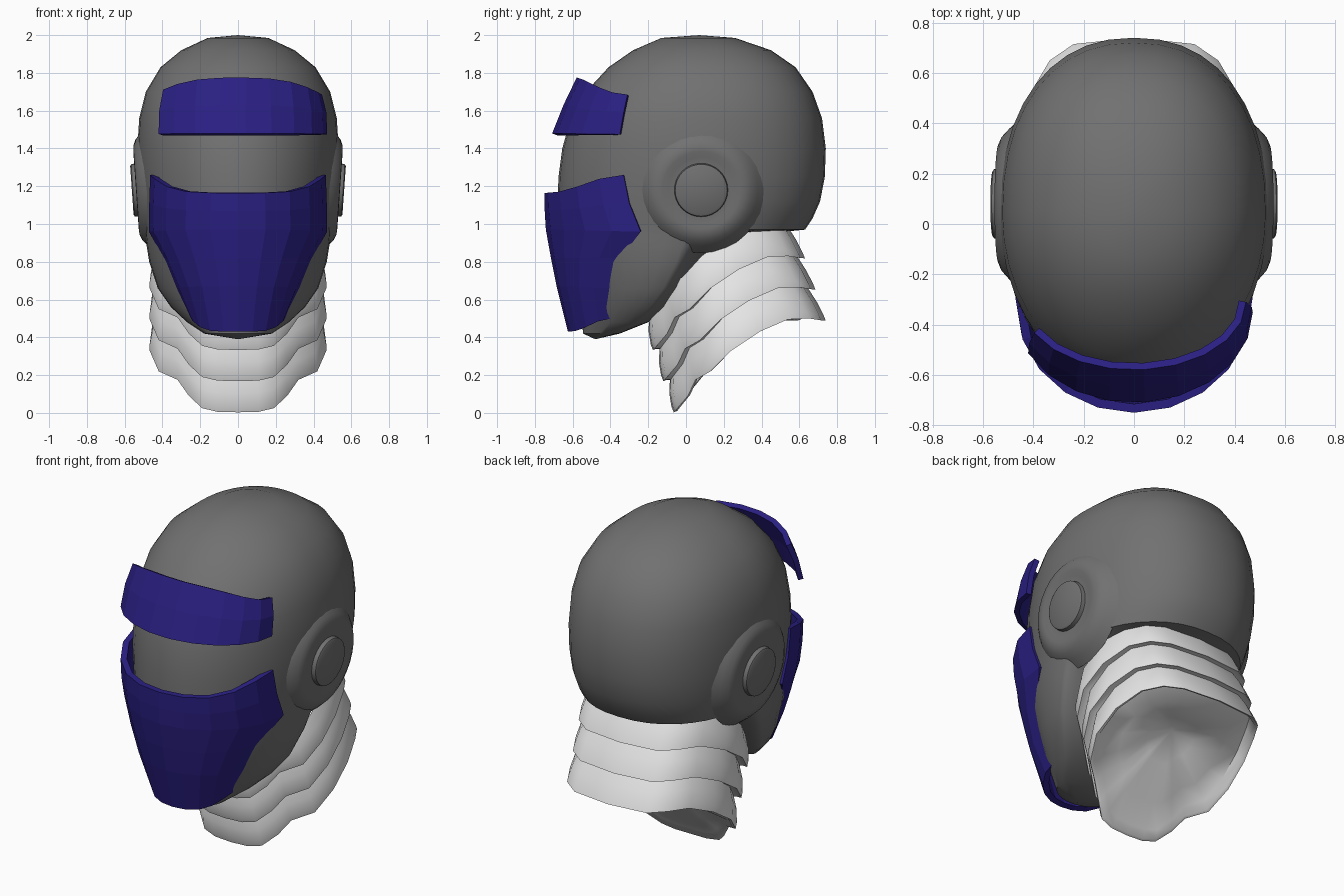
import bpy, bmesh, math
from mathutils import Vector

if "Cube" in bpy.data.objects:
    bpy.data.objects.remove(bpy.data.objects["Cube"])


def material(name, rgb):
    m = bpy.data.materials.new(name)
    m.diffuse_color = (*rgb, 1)
    m.use_nodes = True
    m.node_tree.nodes["Principled BSDF"].inputs["Base Color"].default_value = m.diffuse_color
    return m


GREY = material("shell grey", (0.165, 0.165, 0.165))
BLUE = material("armour blue", (0.023, 0.014, 0.225))
WHITE = material("neck white", (0.8, 0.8, 0.8))


def loft(name, rows, mat, closed=True, start=None, end=None, smooth=35):
    """Skin rows of points; optional start/end points close the tips."""
    bm = bmesh.new()
    vr = [[bm.verts.new(p) for p in r] for r in rows]
    n = len(rows[0])
    for a, b in zip(vr, vr[1:]):
        for i in range(n if closed else n - 1):
            j = (i + 1) % n
            bm.faces.new((a[i], a[j], b[j], b[i]))
    for tip, ring in ((start, vr[0]), (end, vr[-1])):
        if tip is not None:
            t = bm.verts.new(tip)
            for i in range(n):
                bm.faces.new((ring[i], ring[(i + 1) % n], t))
    bmesh.ops.recalc_face_normals(bm, faces=bm.faces)
    me = bpy.data.meshes.new(name)
    bm.to_mesh(me)
    bm.free()
    me.materials.append(mat)
    ob = bpy.data.objects.new(name, me)
    bpy.context.collection.objects.link(ob)
    bpy.ops.object.select_all(action='DESELECT')
    ob.select_set(True)
    bpy.context.view_layer.objects.active = ob
    if smooth:
        bpy.ops.object.shade_smooth_by_angle(angle=math.radians(smooth))
    return ob


# Head shell: z, front y, middle y, back y, half width
HEAD = [
    (1.985, -0.13, 0.07, 0.26, 0.16), (1.92, -0.28, 0.06, 0.45, 0.30),
    (1.83, -0.41, 0.05, 0.58, 0.41), (1.70, -0.53, 0.05, 0.67, 0.488),
    (1.56, -0.61, 0.04, 0.72, 0.523), (1.40, -0.655, 0.04, 0.74, 0.533),
    (1.25, -0.675, 0.04, 0.735, 0.53), (1.12, -0.68, 0.04, 0.71, 0.518),
    (1.03, -0.68, 0.03, 0.67, 0.505), (0.97, -0.675, 0.02, 0.63, 0.495),
    (0.94, -0.67, 0.0, 0.32, 0.49), (0.88, -0.65, -0.02, 0.14, 0.483),
    (0.80, -0.62, -0.05, 0.07, 0.47), (0.66, -0.565, -0.12, -0.01, 0.425),
    (0.56, -0.555, -0.19, -0.09, 0.355), (0.48, -0.55, -0.27, -0.20, 0.27),
    (0.42, -0.545, -0.39, -0.35, 0.18),
]
rows = []
for z, yf, yc, yb, w in HEAD:
    ring = []
    for i in range(40):
        a = math.tau * i / 40
        c, s = math.cos(a), math.sin(a)
        if s > 0 and z > 0.95:      # fuller back of the skull
            e = 2 / 2.25
            c, s = math.copysign(abs(c) ** e, c), s ** e
        ring.append((w * c, yc + s * ((yb - yc) if s > 0 else (yc - yf)), z))
    rows.append(ring)
loft("head_shell", rows, GREY, start=(0, 0.07, 2.0), end=(0, -0.48, 0.39))

# Ear discs: a soft swelling with a raised button, leaning slightly downward
EAR = [(0.34, -0.08), (0.30, -0.035), (0.268, -0.006), (0.235, 0.008),
       (0.205, 0.010), (0.175, 0.003), (0.142, 0.003), (0.138, 0.026),
       (0.128, 0.032)]
for side, label in ((1, "right"), (-1, "left")):
    n = Vector((1, 0.02, -0.07)).normalized()
    u = Vector((0, 1, 0))
    v = n.cross(u).normalized()
    base = Vector((0.53, 0.08, 1.18))

    def place(r, h, a):
        p = base + n * h + u * r * math.cos(a) + v * r * math.sin(a)
        return (p.x * side, p.y, p.z)

    rows = [[place(r, h, math.tau * i / 32) for i in range(32)] for r, h in EAR]
    loft("ear_disc_" + label, rows, GREY, end=place(0, 0.032, 0), smooth=45)

# Neck: one wavy rim outline, repeated for three flared ribs
RIM = [(0.0, -0.065, 0.003), (0.11, -0.06, 0.006), (0.19, -0.045, 0.025),
       (0.26, 0.01, 0.09), (0.32, 0.05, 0.175), (0.42, 0.13, 0.22),
       (0.468, 0.24, 0.33), (0.455, 0.39, 0.43), (0.40, 0.54, 0.495),
       (0.335, 0.65, 0.50), (0.24, 0.715, 0.49), (0.0, 0.74, 0.488)]
RIM = RIM + [(-x, y, z) for x, y, z in RIM[-2:0:-1]]
MID = 0.32


def rim(scale, dy, dz):
    return [(x * scale, MID + (y - MID) * scale + dy, z + dz) for x, y, z in RIM]


def bowl(scale, z0):
    """Inner ring that also shrinks in height toward z0."""
    return [(x * scale, MID + (y - MID) * scale, z0 + (z - z0) * scale)
            for x, y, z in RIM]


rows = []
for k in (2, 1, 0):
    dy, dz = -0.055 * k, 0.165 * k
    rows += [rim(0.91, dy - 0.055, dz + 0.17), rim(0.97, dy - 0.035, dz + 0.10),
             rim(1.0, dy - 0.012, dz + 0.03), rim(1.0, dy, dz),
             rim(0.96, dy, dz + 0.006)]
# hollow underside
rows += [rim(0.90, 0, 0.05), bowl(0.65, 0.49), bowl(0.3, 0.49)]
loft("neck_ribs", rows, WHITE, end=(0, MID, 0.49), smooth=50)


def plate(name, sections, a0, a1, count, power, thick):
    """Curved plate: each section is centre z, front y, side x, side y, side z."""
    grid = []
    for zm, yf, xs, ys, zs in sections:
        row = []
        for i in range(count + 1):
            a = math.radians(a0 + (a1 - a0) * i / count)
            s = math.sin(a)
            row.append((xs * s, ys + (yf - ys) * math.cos(a),
                        zm + (zs - zm) * abs(s) ** power))
        grid.append(row)
    ob = loft(name, grid, BLUE, closed=False, smooth=0)
    # face the skin outward (toward the front), then thicken inward
    bm = bmesh.new()
    bm.from_mesh(ob.data)
    if sum(f.normal.y * f.calc_area() for f in bm.faces) > 0:
        bmesh.ops.reverse_faces(bm, faces=bm.faces)
    bm.to_mesh(ob.data)
    bm.free()
    mod = ob.modifiers.new("thickness", 'SOLIDIFY')
    mod.thickness = thick
    mod.offset = -1
    return ob


# Face mask
plate("face_mask", [
    (1.165, -0.75, 0.465, -0.33, 1.26), (1.07, -0.748, 0.47, -0.30, 1.11),
    (0.97, -0.742, 0.472, -0.24, 0.96), (0.82, -0.715, 0.395, -0.345, 0.82),
    (0.67, -0.685, 0.325, -0.40, 0.66), (0.43, -0.625, 0.25, -0.395, 0.50)],
    -90, 90, 10, 5, 0.035)

# Brow band, cut shorter on the left side
plate("brow_band", [
    (1.775, -0.58, 0.445, -0.31, 1.685), (1.63, -0.65, 0.468, -0.33, 1.59),
    (1.48, -0.71, 0.472, -0.35, 1.475)], -63, 90, 9, 3, 0.03)
